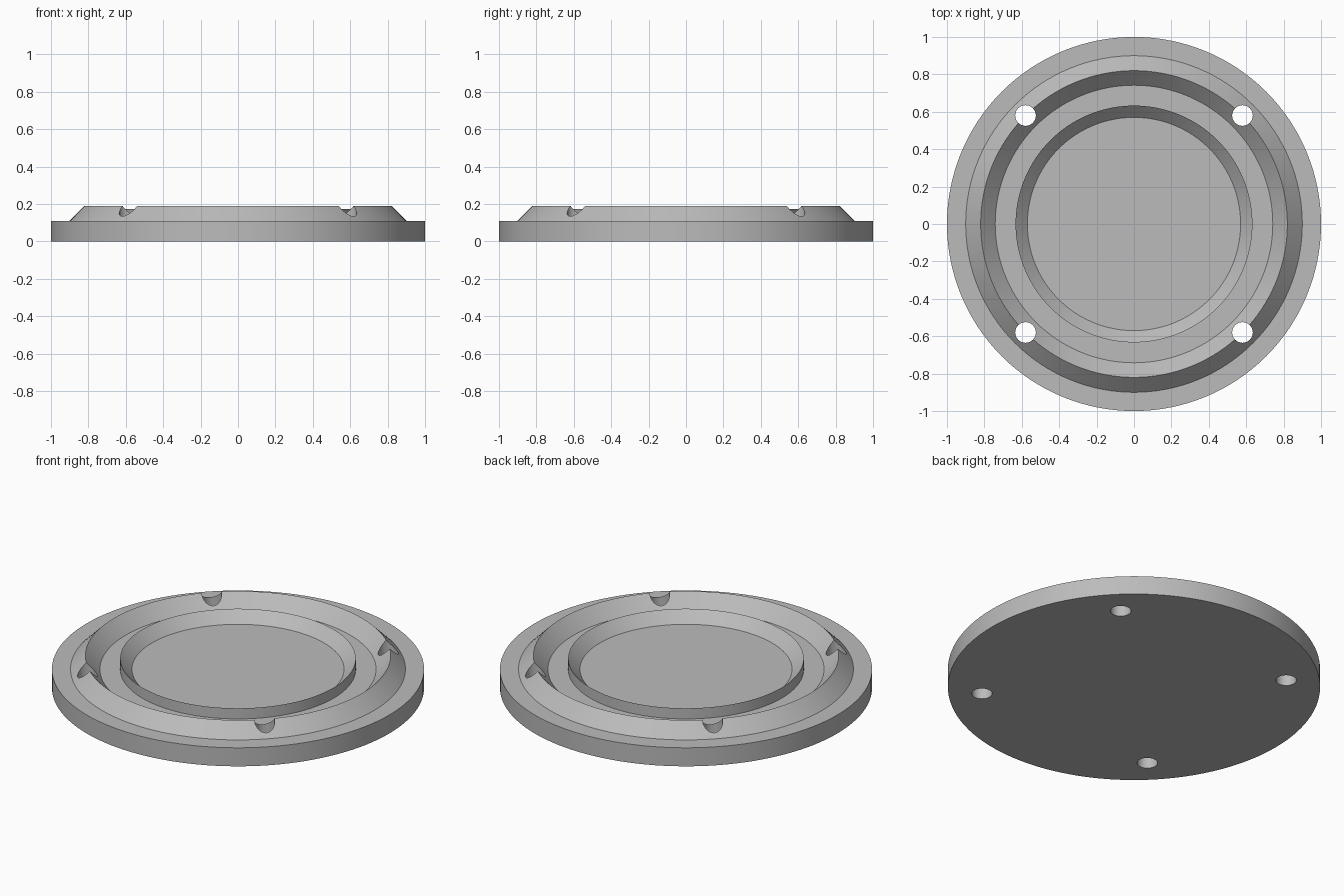
import bpy, bmesh, math

if "Cube" in bpy.data.objects:
    bpy.data.objects.remove(bpy.data.objects["Cube"], do_unlink=True)

SEGMENTS = 128
FLOOR = 0.11      # top of the base disc
RIDGE = 0.19      # crest of the outer ridge
LIP = 0.173       # crest of the inner lip

grey = bpy.data.materials.new("plain grey")
grey.use_nodes = True
colour = (0.5, 0.5, 0.5, 1)
grey.diffuse_color = colour
grey.node_tree.nodes["Principled BSDF"].inputs["Base Color"].default_value = colour


def lathe(name, profile):
    """Turn a (radius, height) profile around z, closing both ends with flat caps."""
    bm = bmesh.new()
    rings = []
    for r, z in profile:
        angles = [math.tau * i / SEGMENTS for i in range(SEGMENTS)]
        rings.append([bm.verts.new((r * math.cos(a), r * math.sin(a), z)) for a in angles])
    for low, high in zip(rings, rings[1:]):
        for i in range(SEGMENTS):
            j = (i + 1) % SEGMENTS
            bm.faces.new((low[i], low[j], high[j], high[i]))
    bm.faces.new(rings[0][::-1])
    bm.faces.new(rings[-1])
    bmesh.ops.recalc_face_normals(bm, faces=bm.faces)
    mesh = bpy.data.meshes.new(name)
    bm.to_mesh(mesh)
    bm.free()
    mesh.materials.append(grey)
    obj = bpy.data.objects.new(name, mesh)
    bpy.context.collection.objects.link(obj)
    return obj


# Disc with a pointed outer ridge, a flat channel and a bevelled inner lip
plate = lathe("round_plate", [
    (1, 0), (1, FLOOR),
    (0.9, FLOOR), (0.82, RIDGE), (0.742, FLOOR),
    (0.633, FLOOR), (0.633, LIP), (0.57, FLOOR),
])

# Four bolt holes drilled through the ridge
for x in (-1, 1):
    for y in (-1, 1):
        bpy.ops.mesh.primitive_cylinder_add(
            vertices=48, radius=0.055, depth=0.6, location=(0.58 * x, 0.58 * y, 0.1))
        drill = bpy.context.object
        drill.name = "hole_cutter"
        drill.data.materials.append(grey)
        cut = plate.modifiers.new("bolt hole", "BOOLEAN")
        cut.operation = "DIFFERENCE"
        cut.solver = "EXACT"
        cut.object = drill
        bpy.ops.object.select_all(action="DESELECT")
        plate.select_set(True)
        bpy.context.view_layer.objects.active = plate
        bpy.ops.object.modifier_apply(modifier=cut.name)
        bpy.data.objects.remove(drill, do_unlink=True)

bpy.ops.object.shade_smooth_by_angle(angle=math.radians(25))
